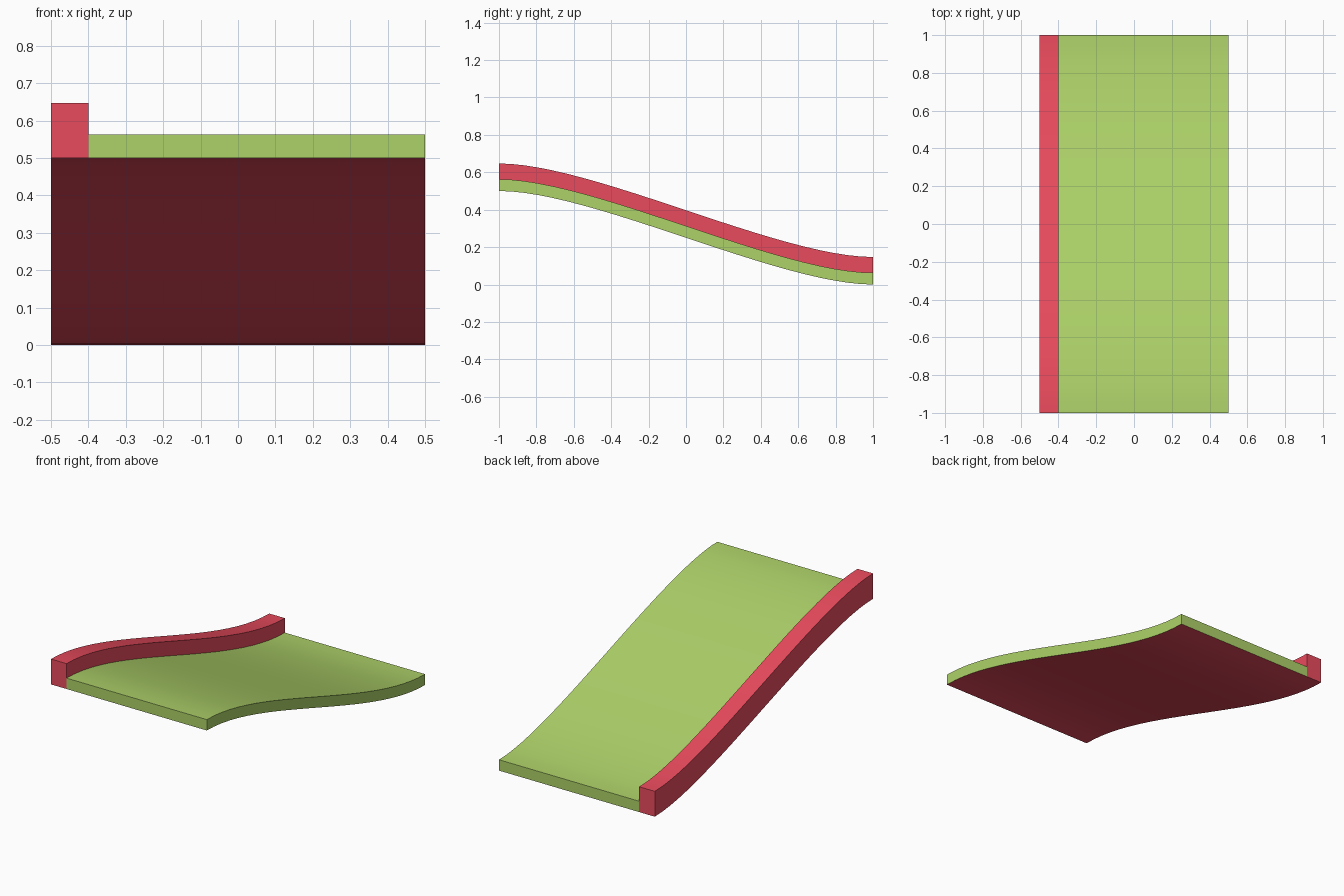
import bpy, bmesh

if "Cube" in bpy.data.objects:
    bpy.data.objects.remove(bpy.data.objects["Cube"])

SEGMENTS = 24
HANDLE = 0.5   # length of the flat bezier handles at both ends


def material(name, colour):
    mat = bpy.data.materials.new(name)
    mat.diffuse_color = (*colour, 1)
    mat.use_nodes = True
    mat.node_tree.nodes["Principled BSDF"].inputs["Base Color"].default_value = mat.diffuse_color
    return mat


def s_curve(t):
    """Side-view path (y, z) from the high front to the low back."""
    a, b, c, d = (1 - t)**3, 3 * t * (1 - t)**2, 3 * t * t * (1 - t), t**3
    y = -a + (HANDLE - 1) * b + (1 - HANDLE) * c + d
    return y, 0.5 * (a + b)


def sweep(name, x0, x1, height, top_mat, base_mat):
    """Sweep a rectangular section along the S curve, with vertical ends."""
    bm = bmesh.new()
    rings = []
    for i in range(SEGMENTS + 1):
        y, z = s_curve(i / SEGMENTS)
        rings.append([bm.verts.new(p) for p in (
            (x0, y, z), (x1, y, z), (x1, y, z + height), (x0, y, z + height))])
    for r, s in zip(rings, rings[1:]):
        for k in range(4):
            n = (k + 1) % 4
            face = bm.faces.new((r[k], r[n], s[n], s[k]))
            face.material_index = 1 if k == 0 else 0
    bm.faces.new(rings[0])
    bm.faces.new(rings[-1])
    bmesh.ops.recalc_face_normals(bm, faces=bm.faces)
    mesh = bpy.data.meshes.new(name)
    bm.to_mesh(mesh)
    bm.free()
    mesh.materials.append(top_mat)
    mesh.materials.append(base_mat)
    obj = bpy.data.objects.new(name, mesh)
    bpy.context.collection.objects.link(obj)
    bpy.ops.object.select_all(action='DESELECT')
    obj.select_set(True)
    bpy.context.view_layer.objects.active = obj
    bpy.ops.object.shade_smooth_by_angle(angle=0.6)


red = material("red", (0.82, 0.07, 0.11))
green = material("green", (0.42, 0.64, 0.14))

# Green sloping deck with red underside
sweep("deck", -0.4, 0.5, 0.063, green, red)
# Raised red kerb along the left edge
sweep("kerb", -0.5, -0.4, 0.147, red, red)
